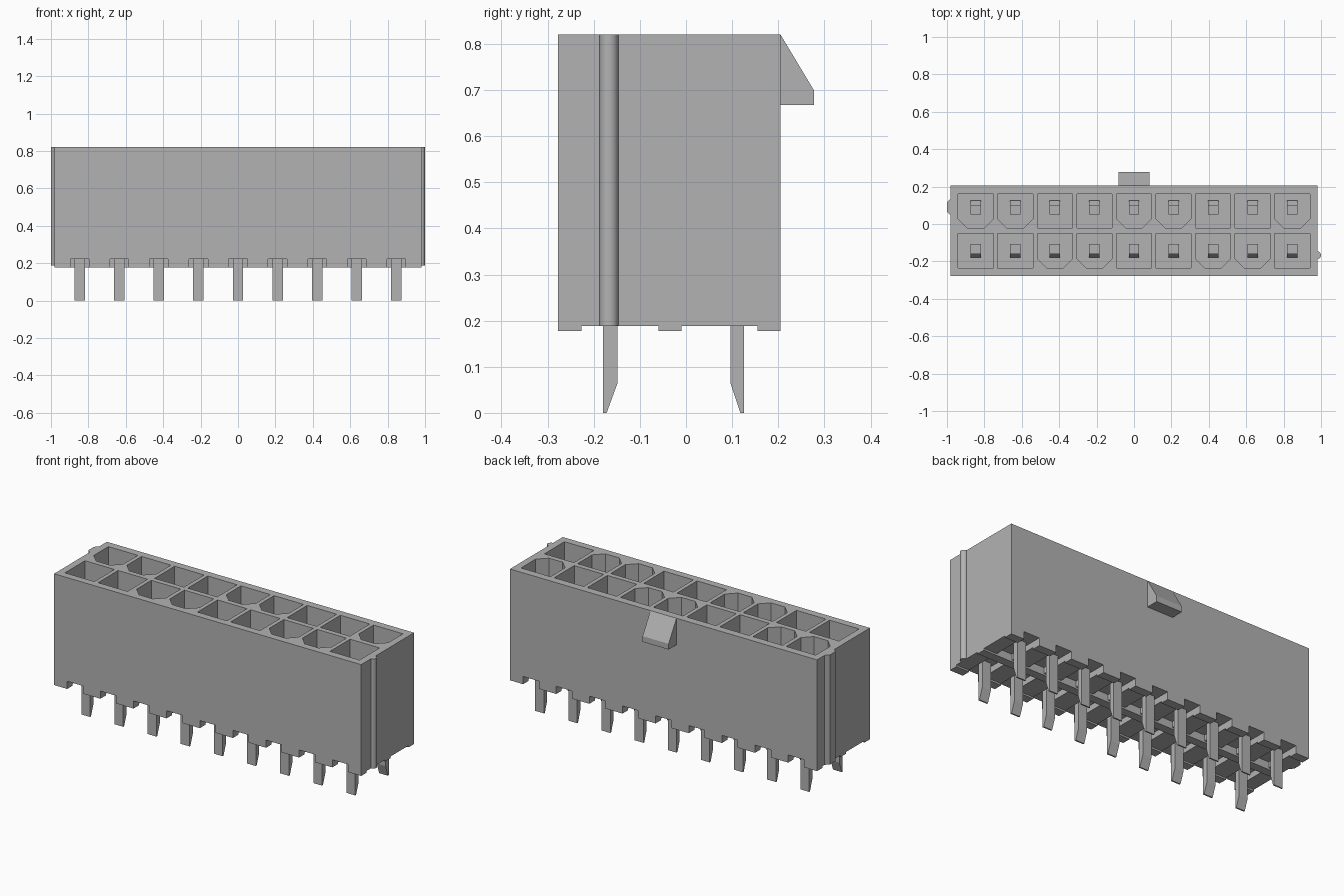
import bpy, bmesh, math

cube = bpy.data.objects.get("Cube")
if cube:
    bpy.data.objects.remove(cube, do_unlink=True)

grey = bpy.data.materials.new("plain_grey")
grey.use_nodes = True
grey.diffuse_color = (0.45, 0.45, 0.45, 1)
grey.node_tree.nodes["Principled BSDF"].inputs["Base Color"].default_value = (0.45, 0.45, 0.45, 1)

PITCH = 0.2115
COLUMNS = [(i - 4) * PITCH for i in range(9)]
X, BACK, FRONT = 0.98, 0.205, -0.277
BOTTOM, TOP, FLOOR = 0.178, 0.82, 0.32


def add_prism(bm, outline, axis, lo, hi):
    """Extrude a 2D outline: (x, y) along z, or (y, z) along x."""
    def place(p, t):
        return (p[0], p[1], t) if axis == 'Z' else (t, p[0], p[1])
    n = len(outline)
    a = [bm.verts.new(place(p, lo)) for p in outline]
    b = [bm.verts.new(place(p, hi)) for p in outline]
    bm.faces.new(a[::-1])
    bm.faces.new(b)
    for i in range(n):
        j = (i + 1) % n
        bm.faces.new((a[i], a[j], b[j], b[i]))


def add_box(bm, x0, x1, y0, y1, z0, z1):
    add_prism(bm, [(x0, y0), (x1, y0), (x1, y1), (x0, y1)], 'Z', z0, z1)


def finish(bm, name):
    bmesh.ops.recalc_face_normals(bm, faces=bm.faces[:])
    mesh = bpy.data.meshes.new(name)
    bm.to_mesh(mesh)
    bm.free()
    mesh.materials.append(grey)
    obj = bpy.data.objects.new(name, mesh)
    bpy.context.collection.objects.link(obj)
    return obj


def cut(target, cutter):
    mod = target.modifiers.new("cut", 'BOOLEAN')
    mod.operation, mod.solver, mod.object = 'DIFFERENCE', 'EXACT', cutter
    bpy.context.view_layer.objects.active = target
    bpy.ops.object.modifier_apply(modifier=mod.name)
    bpy.data.objects.remove(cutter, do_unlink=True)


# Housing block
bm = bmesh.new()
add_box(bm, -X, X, FRONT, BACK, BOTTOM, TOP)
housing = finish(bm, "housing")

# Contact cavities: pairs of square and chamfered cells, opposite in each row
bm = bmesh.new()
w, c = 0.094, 0.05
for row, (y0, y1) in enumerate([(-0.235, -0.052), (-0.022, 0.161)]):
    for i, x in enumerate(COLUMNS):
        if (i // 2) % 2 != row:
            outline = [(x - w, y0 + c), (x - w + c, y0), (x + w - c, y0),
                       (x + w, y0 + c), (x + w, y1), (x - w, y1)]
        else:
            outline = [(x - w, y0), (x + w, y0), (x + w, y1), (x - w, y1)]
        add_prism(bm, outline, 'Z', FLOOR, TOP + 0.1)
# Notches under each contact, either side of the middle rail
for x in COLUMNS:
    add_box(bm, x - 0.05, x + 0.05, FRONT - 0.1, -0.06, 0.1, 0.222)
    add_box(bm, x - 0.05, x + 0.05, -0.01, BACK + 0.1, 0.1, 0.222)
cut(housing, finish(bm, "cavity_cutter"))

# Shallow recesses that leave three standoff rails
bm = bmesh.new()
for y0, y1 in [(-0.227, -0.06), (-0.01, 0.155)]:
    add_box(bm, -1.2, 1.2, y0, y1, 0.1, 0.188)
cut(housing, finish(bm, "recess_cutter"))

# Latch ramp on the back
bm = bmesh.new()
add_prism(bm, [(0.2, TOP), (BACK, TOP), (0.277, 0.70), (0.277, 0.667), (0.2, 0.667)],
          'X', -0.083, 0.083)
finish(bm, "latch_ramp")

# Key rib with sloped sides on one end, round rib on the other
bm = bmesh.new()
add_prism(bm, [(-0.975, 0.136), (-X, 0.136), (-1, 0.115), (-1, 0.067), (-X, 0.045), (-0.975, 0.045)],
          'Z', 0.188, TOP)
finish(bm, "key_rib")

bm = bmesh.new()
arc = [(X + 0.02 * math.cos(a), -0.167 + 0.0205 * math.sin(a))
       for a in [math.radians(-90 + 15 * k) for k in range(13)]]
add_prism(bm, [(0.975, -0.1875)] + arc + [(0.975, -0.1465)], 'Z', 0.188, TOP)
rib = finish(bm, "round_rib")
bpy.ops.object.select_all(action='DESELECT')
rib.select_set(True)
bpy.context.view_layer.objects.active = rib
bpy.ops.object.shade_smooth_by_angle(angle=math.radians(35))

# Contacts: square post in the cavity, shoulder, and a tapered tail offset outwards
front_profile = [(-0.108, 0.66), (-0.16, 0.66), (-0.16, 0.38), (-0.18, 0.34), (-0.18, 0.0),
                 (-0.172, 0.0), (-0.149, 0.063), (-0.149, 0.29), (-0.108, 0.31)]
back_profile = [(0.052, 0.66), (0.1, 0.66), (0.1, 0.38), (0.126, 0.34), (0.126, 0.0),
                (0.118, 0.0), (0.097, 0.063), (0.097, 0.29), (0.052, 0.31)]
for name, profile in [("front_pin", front_profile), ("back_pin", back_profile)]:
    for i, x in enumerate(COLUMNS):
        bm = bmesh.new()
        add_prism(bm, profile, 'X', x - 0.028, x + 0.028)
        finish(bm, f"{name}_{i + 1}")
